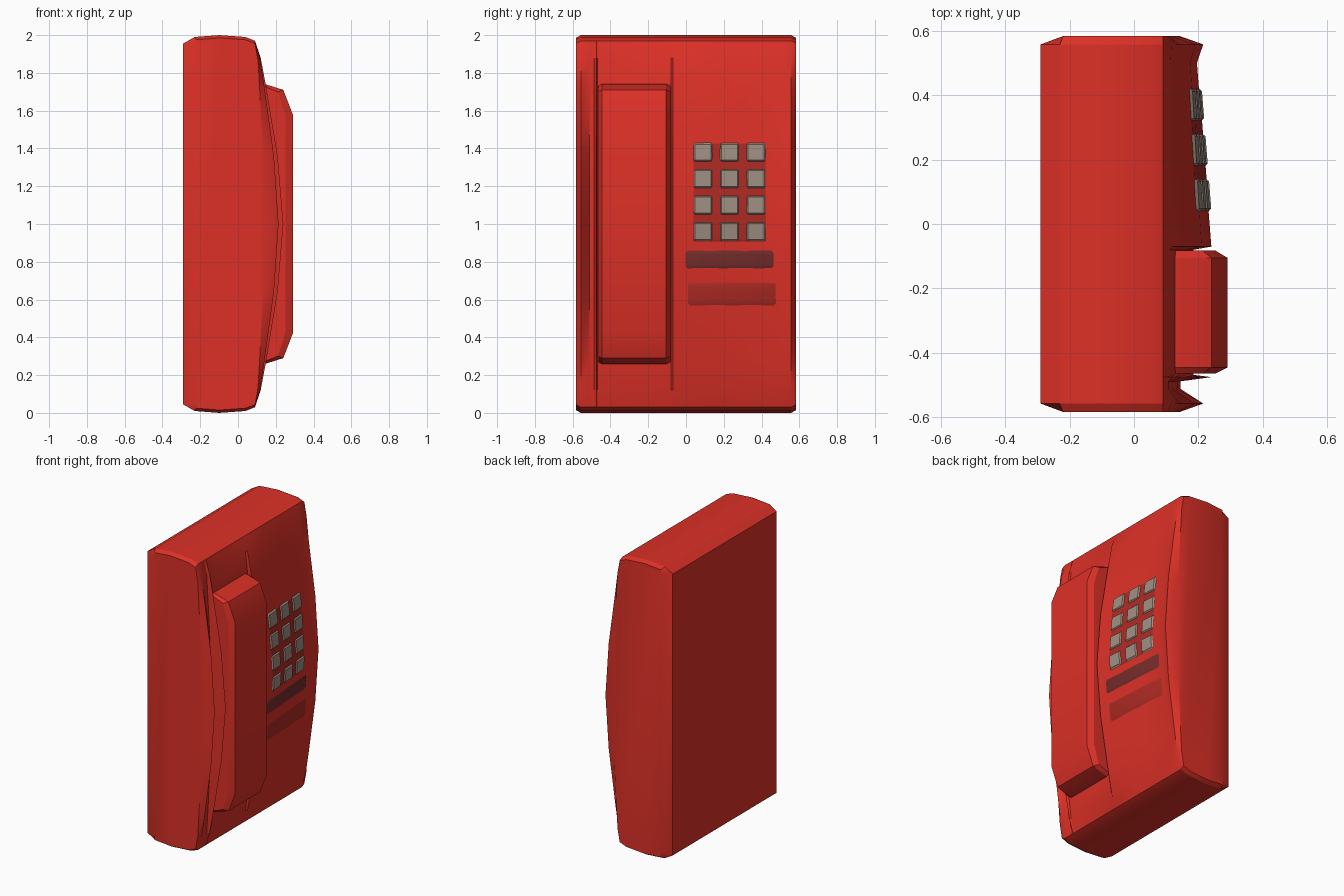
import bpy, bmesh, math

if "Cube" in bpy.data.objects:
    bpy.data.objects.remove(bpy.data.objects["Cube"])


def material(name, rgb):
    m = bpy.data.materials.new(name)
    m.diffuse_color = (*rgb, 1.0)
    m.use_nodes = True
    m.node_tree.nodes["Principled BSDF"].inputs["Base Color"].default_value = m.diffuse_color
    return m


RED = material("phone red", (0.72, 0.030, 0.020))
SHADE_RED = material("deep red", (0.42, 0.023, 0.017))
MAROON = material("maroon", (0.18, 0.026, 0.024))
KEY_GREY = material("warm grey", (0.34, 0.27, 0.22))


def finish(bm, name, mat, angle=25):
    bmesh.ops.recalc_face_normals(bm, faces=bm.faces)
    me = bpy.data.meshes.new(name)
    bm.to_mesh(me)
    bm.free()
    ob = bpy.data.objects.new(name, me)
    bpy.context.collection.objects.link(ob)
    me.materials.append(mat)
    bpy.ops.object.select_all(action='DESELECT')
    ob.select_set(True)
    bpy.context.view_layer.objects.active = ob
    bpy.ops.object.shade_smooth_by_angle(angle=math.radians(angle))
    return ob


def loft(name, rings, mat):
    """Skin closed rings of equal length and cap both ends."""
    bm = bmesh.new()
    vs = [[bm.verts.new(p) for p in r] for r in rings]
    n = len(rings[0])
    for a, b in zip(vs, vs[1:]):
        for i in range(n):
            j = (i + 1) % n
            bm.faces.new((a[i], a[j], b[j], b[i]))
    bm.faces.new(vs[0])
    bm.faces.new(vs[-1])
    return finish(bm, name, mat)


def interp(pts, t):
    for (a, va), (b, vb) in zip(pts, pts[1:]):
        if a <= t <= b:
            return va + (vb - va) * (t - a) / (b - a)


# Side profile (x, z), lower half of the front and back, mirrored about z = 1
front_half = [(0.04, 0.01), (0.09, 0.03), (0.12, 0.12), (0.15, 0.28), (0.21, 0.64)]
front = front_half + [(0.24, 1.0)] + [(x, 2 - z) for x, z in reversed(front_half)]
back = [(-0.1, 2.0), (-0.23, 1.99), (-0.29, 1.955), (-0.29, 0.045), (-0.23, 0.01), (-0.1, 0.0)]

# Across the width: y and how far the front bulges there (rim, groove, handset bed, sloping panel)
bulge = [(-0.583, 0.3), (-0.557, 0.82), (-0.512, 0.32), (-0.488, 0.32), (-0.475, 1.0),
         (-0.468, 0.6), (-0.08, 0.6), (-0.07, 1.0), (0.12, 0.893), (0.31, 0.786),
         (0.50, 0.68), (0.557, 0.82), (0.583, 0.3)]


def pushed(x, s):
    return 0.1 + (x - 0.1) * s if x > 0.1 else x


def body_ring(y, s):
    end = abs(y) > 0.57
    ring = []
    for x, z in front + back:
        if end:
            x, z = max(x, -0.22), 1 + (z - 1) * 0.985
        ring.append((pushed(x, s), y, z))
    return ring


loft("phone_body", [body_ring(y, s) for y, s in bulge], RED)

# Handset with sloped ends and chamfered long edges
hand_half = [(0.10, 0.255), (0.145, 0.26), (0.24, 0.29), (0.29, 0.42)]
hand = hand_half + [(x, 2 - z) for x, z in reversed(hand_half)]
rings = []
for y, sx, sz in [(-0.464, 0.80, 0.985), (-0.445, 1, 1), (-0.105, 1, 1), (-0.082, 0.80, 0.985)]:
    rings.append([(0.10 + (x - 0.10) * sx, y, 1 + (z - 1) * sz) for x, z in hand])
loft("handset", rings, RED)

# Height of the front surface, used to lay plates on it
front_curve = [(z, x) for x, z in front]


def surface(y, z):
    return pushed(interp(front_curve, z), interp(bulge, y))


def plate(name, y0, y1, z0, z1, lift, mat, chamfer=0.012):
    """Thin plate with cut corners that follows the curved front."""
    c = chamfer
    ys = [y0, y0 + c, (y0 + y1) / 2, y1 - c, y1]
    inner = [z0 + c + (z1 - z0 - 2 * c) * i / 6 for i in range(7)]
    zs = [z0] + inner + [z1]
    bm = bmesh.new()
    grid = []
    for k, z in enumerate(zs):
        row = []
        for i, y in enumerate(ys):
            edge = k in (0, len(zs) - 1) or i in (0, 4)
            row.append(bm.verts.new((surface(y, z) + (-0.004 if edge else lift), y, z)))
        grid.append(row)
    last = len(zs) - 2
    for k in range(last + 1):
        for i in range(4):
            q = [grid[k][i], grid[k][i + 1], grid[k + 1][i + 1], grid[k + 1][i]]
            if k in (0, last) and i in (0, 3):      # drop the outermost corner
                q.remove(grid[0 if k == 0 else last + 1][0 if i == 0 else 4])
            bm.faces.new(q)
    loose = [v for v in bm.verts if not v.link_faces]
    bmesh.ops.delete(bm, geom=loose, context='VERTS')
    ob = finish(bm, name, mat)
    # make sure the plate faces outward (+x)
    if sum(p.normal.x for p in ob.data.polygons) < 0:
        ob.data.flip_normals()
    return ob


# Keypad backing, dark bar and label area
plate("keypad_backing", 0.03, 0.43, 0.90, 1.435, 0.002, SHADE_RED)
plate("dark_bar", -0.012, 0.472, 0.757, 0.868, 0.004, MAROON, 0.02)
plate("label_area", 0.0, 0.485, 0.56, 0.70, 0.003, SHADE_RED, 0.02)

# Twelve keys
for r, z in enumerate((1.38, 1.24, 1.10, 0.96)):
    for c, y in enumerate((0.09, 0.23, 0.37)):
        plate(f"key_{r}_{c}", y - 0.054, y + 0.054, z - 0.054, z + 0.054, 0.009, KEY_GREY)
